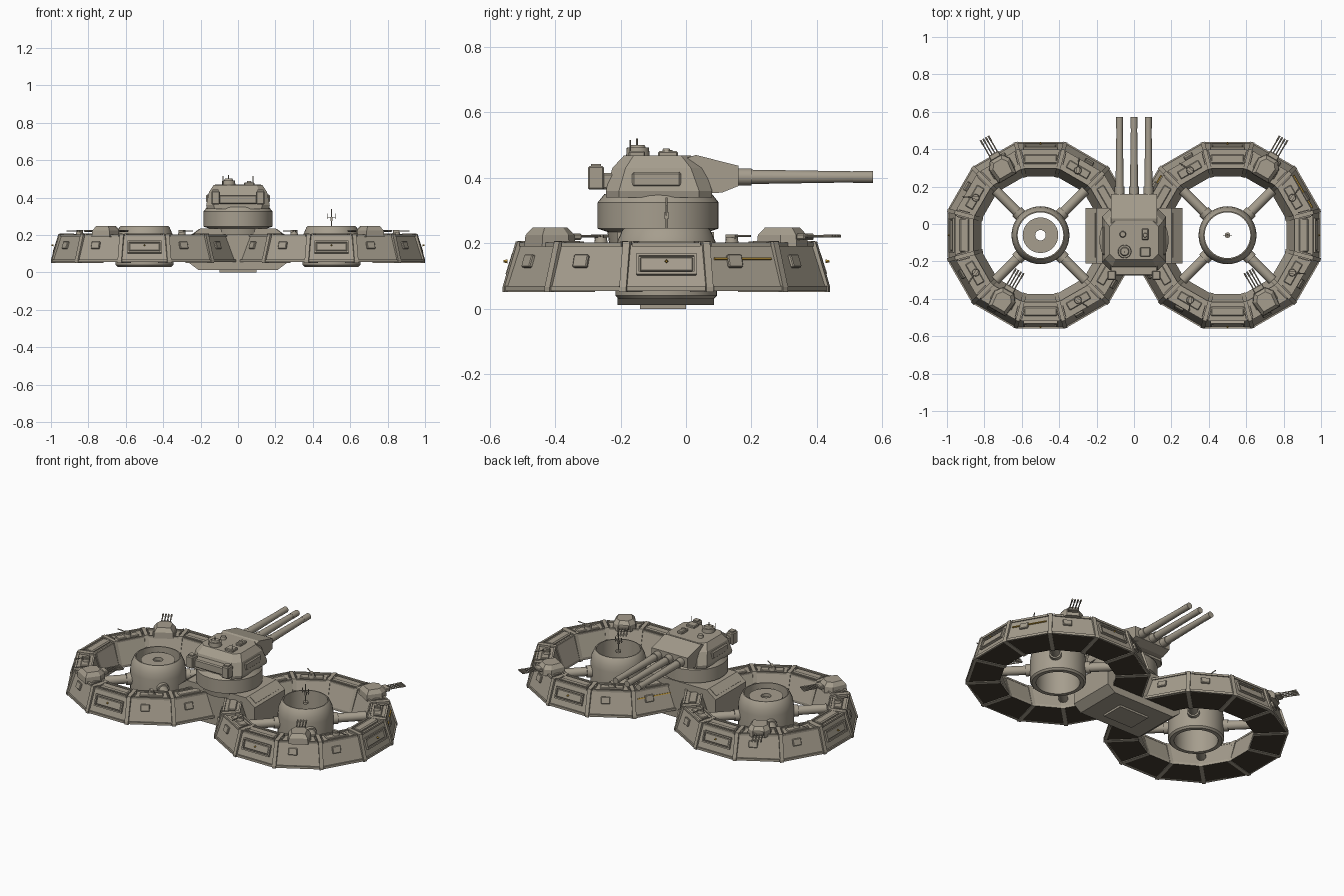
import bpy, bmesh
from math import radians, cos, sin, pi, atan2
from mathutils import Matrix, Vector

if "Cube" in bpy.data.objects:
    bpy.data.objects.remove(bpy.data.objects["Cube"])


def material(name, rgb):
    m = bpy.data.materials.new(name)
    m.use_nodes = True
    m.diffuse_color = (*rgb, 1)
    m.node_tree.nodes["Principled BSDF"].inputs["Base Color"].default_value = (*rgb, 1)
    return m


HULL = material("warm grey hull", (0.38, 0.34, 0.27))
DARK = material("dark underside", (0.055, 0.044, 0.03))
GOLD = material("amber marking", (0.6, 0.36, 0.05))
T, CY = Matrix.Translation, -0.06


def rot(deg, axis):
    return Matrix.Rotation(radians(deg), 4, axis)


class Part:
    """Collects primitives into one named object."""

    def __init__(self):
        self.bm = bmesh.new()

    def box(self, m, sx, sy, sz, bevel=0):
        r = bmesh.ops.create_cube(self.bm, size=1, matrix=m @ Matrix.Diagonal((sx, sy, sz, 1)))
        if bevel:
            edges = list({e for v in r["verts"] for e in v.link_edges})
            bmesh.ops.bevel(self.bm, geom=edges, offset=bevel, segments=1, affect="EDGES")

    def cyl(self, m, r1, r2, h, n=20):
        bmesh.ops.create_cone(self.bm, cap_ends=True, segments=n, radius1=r1, radius2=r2, depth=h, matrix=m)

    def loft(self, loops, m=Matrix(), closed=False):
        """Skin a list of point loops, with end caps or joined end to end."""
        rings = [[self.bm.verts.new(m @ Vector(p)) for p in lp] for lp in loops]
        pairs = list(zip(rings, rings[1:])) + ([(rings[-1], rings[0])] if closed else [])
        for a, b in pairs:
            for i in range(len(a)):
                j = (i + 1) % len(a)
                self.bm.faces.new((a[i], a[j], b[j], b[i]))
        if not closed:
            self.bm.faces.new(rings[0])
            self.bm.faces.new(rings[-1])

    def lathe(self, profile, m, n, closed=False, turn=0.0):
        self.loft([[(r * cos(turn + 2 * pi * k / n), r * sin(turn + 2 * pi * k / n), z)
                    for k in range(n)] for r, z in profile], m, closed)

    def finish(self, name, mats=(HULL,), smooth=True):
        bmesh.ops.recalc_face_normals(self.bm, faces=self.bm.faces)
        me = bpy.data.meshes.new(name)
        if DARK in mats:
            for f in self.bm.faces:
                f.material_index = int(f.normal.z < -0.9)
        self.bm.to_mesh(me)
        self.bm.free()
        for m in mats:
            me.materials.append(m)
        ob = bpy.data.objects.new(name, me)
        bpy.context.scene.collection.objects.link(ob)
        if smooth:
            bpy.ops.object.select_all(action="DESELECT")
            bpy.context.view_layer.objects.active = ob
            ob.select_set(True)
            bpy.ops.object.shade_smooth_by_angle(angle=radians(30))
        return ob


SECTION = [(0.49, 0.055), (0.49, 0.07), (0.45, 0.195), (0.36, 0.195), (0.315, 0.07), (0.315, 0.055)]
K = 1 / cos(pi / 12)
TILT = -17.7

for side, word in ((1, "left"), (-1, "right")):
    C = T((0.5 * side, CY, 0))

    def at(deg, r, z, tilt=0):
        a = deg if side > 0 else 180 - deg
        return C @ rot(a, "Z") @ T((r, 0, z)) @ rot(tilt, "Y")

    # Twelve-sided armoured ring
    p = Part()
    p.lathe([(r * K, z) for r, z in SECTION], C, 12, True, pi / 12)
    p.finish(word + "_ring", (HULL, DARK), False)

    # Frames over the ring corners
    p = Part()
    for k in range(12):
        m = at(15 + 30 * k, 0, 0)
        grown = [(r * K + (0.008 if r > 0.4 else -0.006), z + (0.01 if z > 0.1 else -0.004)) for r, z in SECTION]
        p.loft([[(r, y, z) for r, z in grown] for y in (-0.011, 0.011)], m)
        for y in (-0.018, 0.018):
            p.box(m @ T((0.43, y, 0.2)), 0.07, 0.006, 0.014)
    p.finish(word + "_ring_frames", smooth=False)

    # Armour panels, hatches and trims
    p = Part()
    for k in range(12):
        d = 30 * k
        p.box(at(d, 0.49, 0.062), 0.016, 0.24, 0.014)
        p.box(at(d, 0.452, 0.197), 0.012, 0.21, 0.012)
        p.box(at(d, 0.362, 0.197), 0.010, 0.17, 0.010)
        if k % 3 == 0:
            m = at(d, 0.47, 0.135, TILT)
            for z in (-0.03, 0.03):
                p.box(m @ T((0, 0, z)), 0.024, 0.18, 0.008)
            for y in (-0.088, 0.088):
                p.box(m @ T((0, y, 0)), 0.024, 0.008, 0.066)
            p.box(m, 0.014, 0.162, 0.044, 0.003)
            p.box(at(d, 0.407, 0.197), 0.05, 0.18, 0.02, 0.006)
        else:
            p.box(at(d, 0.469, 0.14, TILT) @ T((0, -0.03, 0.005)), 0.018, 0.05, 0.04, 0.003)
            p.box(at(d, 0.405, 0.196), 0.045, 0.13, 0.012, 0.004)
    p.finish(word + "_ring_panels", smooth=False)

    # Hub with four spokes
    p = Part()
    p.lathe([(0.145, 0.03), (0.155, 0.04), (0.155, 0.17), (0.15, 0.205), (0.135, 0.24), (0.128, 0.247),
             (0.122, 0.247), (0.122, 0.03)], C, 40, True)
    p.finish(word + "_hub")
    p = Part()
    for k in range(4):
        p.cyl(at(45 + 90 * k, 0.24, 0.12) @ rot(90, "Y"), 0.026, 0.026, 0.2)
        p.cyl(at(45 + 90 * k, 0.165, 0.12) @ rot(90, "Y"), 0.034, 0.034, 0.03)
    p.finish(word + "_spokes")

    # Small quad-gun turrets: one fires outward, one inward
    p = Part()
    for d, turn in ((60, 0), (300, 180)):
        m = at(d, 0.41, 0.19) @ rot(turn, "Z")
        loops = []
        for z, s in ((0, 1), (0.035, 0.95), (0.058, 0.68)):
            loops.append([(x * s, y * s, z) for x, y in
                          ((0.07, 0.035), (0.07, -0.035), (0.03, -0.065), (-0.06, -0.055), (-0.06, 0.055), (0.03, 0.065))])
        p.loft(loops, m)
        for i in range(4):
            y = (i - 1.5) * 0.016
            p.cyl(m @ T((0.125, y, 0.032)) @ rot(90, "Y"), 0.0035, 0.0035, 0.13, 8)
            p.cyl(m @ T((0.175, y, 0.032)) @ rot(90, "Y"), 0.005, 0.005, 0.03, 8)
        p.box(m @ T((0.08, 0, 0.03)), 0.03, 0.06, 0.02, 0.004)
    p.finish(word + "_ring_turrets", smooth=False)

    # Light guns and domes on the ring deck
    p = Part()
    for d in (330, 240 + 0, 120, 30):
        m = at(d, 0.4, 0.205) @ rot(25, "Z")
        p.cyl(m, 0.022, 0.018, 0.025, 12)
        p.box(m @ T((0, 0, 0.015)), 0.035, 0.016, 0.014)
        p.cyl(m @ T((0.04, 0, 0.017)) @ rot(90, "Y"), 0.003, 0.003, 0.06, 8)
    p.finish(word + "_deck_guns")

    # Amber marker lamps on the four main sides
    p = Part()
    for d in (0, 90, 180, 270):
        p.cyl(at(d, 0.492, 0.145) @ rot(90, "Y"), 0.006, 0.003, 0.012, 4)
    p.finish(word + "_marker_lamps", (GOLD,), False)

# Amber stripes on the left ring
p = Part()
for d in (30, 150):
    p.box(T((0.5, CY, 0)) @ rot(d, "Z") @ T((0.4665, 0, 0.153)) @ rot(TILT, "Y"), 0.008, 0.2, 0.006)
p.finish("amber_stripes", (GOLD,), False)

# Sensor disc in the right hub, mast in the left hub
p = Part()
p.lathe([(0.095, 0.205), (0.095, 0.225), (0.028, 0.225), (0.028, 0.205)], T((-0.5, CY, 0)), 32, True)
p.finish("right_hub_disc")
p = Part()
for z, r, h in ((0.23, 0.015, 0.012), (0.285, 0.003, 0.11)):
    p.cyl(T((0.5, CY, z)), r, r, h, 12)
p.box(T((0.5, CY, 0.295)), 0.05, 0.004, 0.004)
p.box(T((0.5, CY, 0.285)), 0.012, 0.012, 0.02)
for x in (-0.02, 0.02):
    p.box(T((0.5 + x, CY, 0.3)), 0.004, 0.004, 0.03)
p.finish("left_hub_mast", smooth=False)

# Central hull block with belly plate
p = Part()
prof = [(-0.26, 0.05), (-0.21, 0.012), (0.21, 0.012), (0.26, 0.05), (0.26, 0.19), (0.2, 0.235), (-0.2, 0.235), (-0.26, 0.19)]
p.loft([[(x, y, z) for x, z in prof] for y in (-0.21, 0.085)])
p.box(T((0, -0.07, 0.008)), 0.2, 0.14, 0.016)
for s in (-1, 1):
    p.box(T((s * 0.225, CY, 0.215)) @ rot(s * 37, "Y"), 0.05, 0.24, 0.008)
p.finish("central_hull", smooth=False)

# Turret drum
p = Part()
p.lathe([(0.15, 0.2), (0.155, 0.235), (0.185, 0.245), (0.185, 0.325), (0.165, 0.35)], T((0, -0.085, 0)), 40)
p.finish("turret_drum")


def rounded(x, y0, y1, c, z):
    return [(x, y0 + c, z), (x, y1 - c, z), (x - c, y1, z), (c - x, y1, z),
            (-x, y1 - c, z), (-x, y0 + c, z), (c - x, y0, z), (x - c, y0, z)]


# Main turret body
p = Part()
p.loft([rounded(0.165, -0.245, 0.08, 0.04, 0.34), rounded(0.17, -0.245, 0.08, 0.04, 0.36),
        rounded(0.155, -0.225, 0.055, 0.04, 0.43), rounded(0.13, -0.19, 0.015, 0.03, 0.468)])
p.finish("turret_body", smooth=False)

# Rear stowage boxes and side blisters
p = Part()
p.box(T((0, -0.24, 0.39)), 0.25, 0.07, 0.05, 0.006)
for s in (-1, 1):
    p.box(T((s * 0.12, -0.275, 0.4)), 0.045, 0.05, 0.072, 0.005)
    p.box(T((s * 0.12, -0.275, 0.438)), 0.03, 0.03, 0.01)
    p.box(T((s * 0.16, -0.09, 0.395)), 0.02, 0.15, 0.045, 0.006)
    p.cyl(T((s * 0.08, -0.17, 0.49)), 0.002, 0.002, 0.05, 6)
p.finish("turret_stowage", smooth=False)

# Gun mantlet
p = Part()
side = [(0.02, 0.35), (0.11, 0.355), (0.16, 0.375), (0.16, 0.437), (0.03, 0.47), (0.0, 0.46)]
p.loft([[(x, y, z) for y, z in side] for x in (-0.122, 0.122)])
p.finish("gun_mantlet", smooth=False)

# Three main guns
p = Part()
for x in (-0.077, 0, 0.077):
    for y0, y1, r0, r1 in ((0.15, 0.2, 0.026, 0.026), (0.19, 0.515, 0.022, 0.017), (0.51, 0.572, 0.018, 0.018)):
        m = T((x, (y0 + y1) / 2, 0.403)) @ rot(-90, "X")
        p.cyl(m, r0, r1, y1 - y0)
p.finish("main_guns")

# Roof hatches, sights and vents
p = Part()
p.cyl(T((-0.05, -0.147, 0.479)), 0.036, 0.034, 0.026, 24)
p.cyl(T((-0.05, -0.147, 0.495)), 0.026, 0.02, 0.012, 24)
p.cyl(T((-0.05, -0.15, 0.508)), 0.003, 0.003, 0.025, 8)
p.cyl(T((-0.06, -0.055, 0.475)), 0.018, 0.014, 0.02, 16)
p.box(T((0.06, -0.15, 0.473)), 0.055, 0.05, 0.018, 0.004)
p.box(T((0.06, -0.055, 0.473)), 0.035, 0.06, 0.018, 0.004)
p.cyl(T((0.06, -0.06, 0.483)), 0.014, 0.01, 0.014, 16)
p.finish("roof_fittings")
